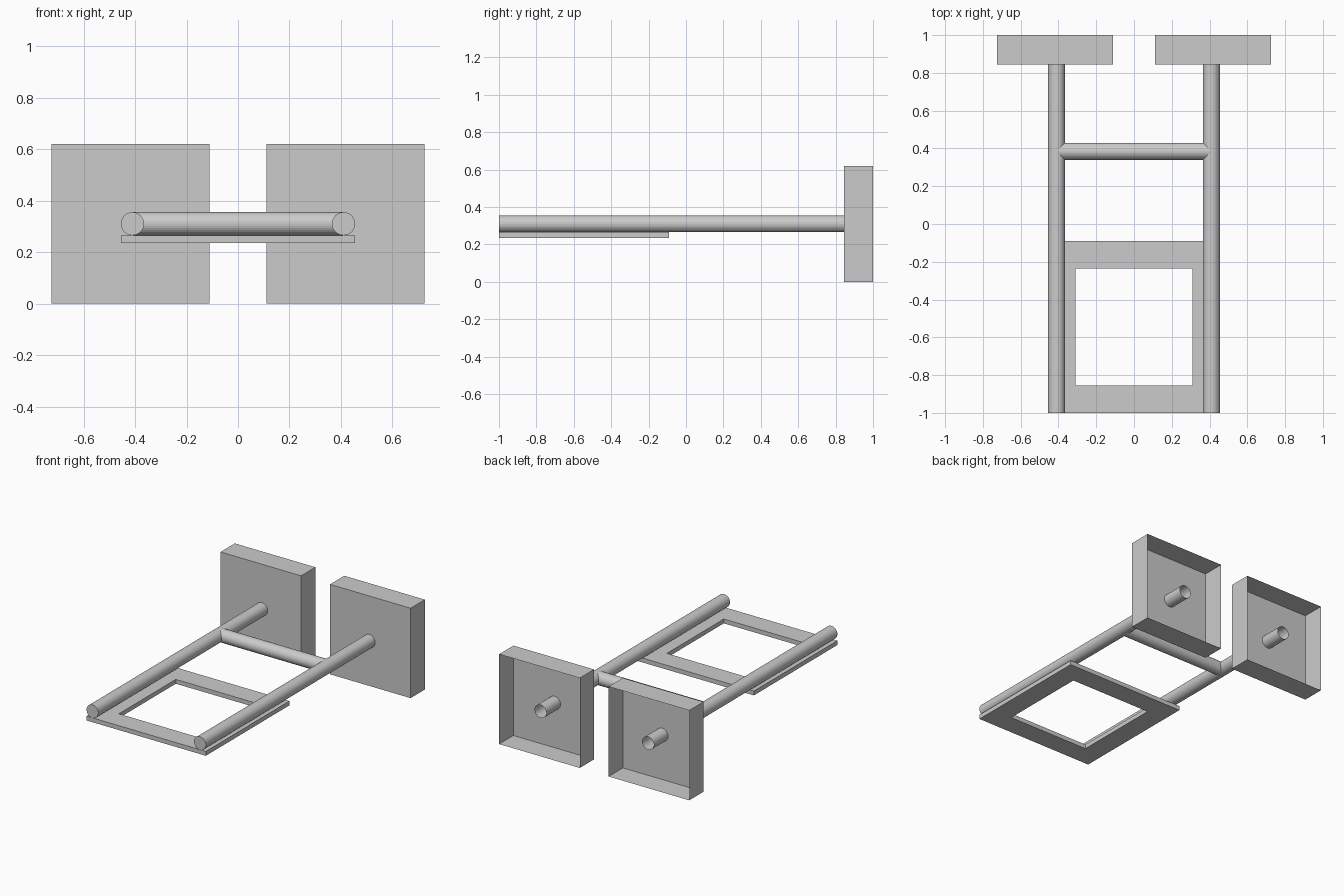
import bpy, bmesh
from math import pi
from mathutils import Matrix, Vector

if "Cube" in bpy.data.objects:
    bpy.data.objects.remove(bpy.data.objects["Cube"])

R = 0.045      # bar radius
BAR_X = 0.41   # side bar offset
BAR_Z = 0.31   # bar height


def finish(name, bm):
    mesh = bpy.data.meshes.new(name)
    bm.to_mesh(mesh)
    bm.free()
    obj = bpy.data.objects.new(name, mesh)
    bpy.context.collection.objects.link(obj)
    return obj


def bar(name, start, end, open_end=False):
    # Round bar between two points, optionally open at its far end
    a, b = Vector(start), Vector(end)
    d = b - a
    bm = bmesh.new()
    rot = d.to_track_quat('Z', 'Y').to_matrix().to_4x4()
    bmesh.ops.create_cone(bm, cap_ends=True, segments=32, radius1=R, radius2=R,
                          depth=d.length,
                          matrix=Matrix.Translation((a + b) / 2) @ rot)
    if open_end:
        caps = [f for f in bm.faces if (f.calc_center_median() - b).length < 1e-4]
        bmesh.ops.delete(bm, geom=caps, context='FACES')
    return finish(name, bm)


def pan(name, x):
    # Thin square pan, open at the back
    bm = bmesh.new()
    bmesh.ops.create_cube(bm, size=1, matrix=Matrix.Translation((x, 0.9225, 0.31))
                          @ Matrix.Diagonal((0.615, 0.155, 0.62, 1)))
    back = [f for f in bm.faces if f.normal.y > 0.9]
    bmesh.ops.delete(bm, geom=back, context='FACES')
    return finish(name, bm)


def ring_frame(name, cy, outer, inner, z0, z1):
    # Square plate with a square opening
    bm = bmesh.new()
    corners = [(-1, -1), (1, -1), (1, 1), (-1, 1)]
    loops = [[bm.verts.new((sx * h, cy + sy * h, z)) for sx, sy in corners]
             for h, z in ((outer, z0), (outer, z1), (inner, z1), (inner, z0))]
    for i in range(4):
        p, q = loops[i], loops[(i + 1) % 4]
        for k in range(4):
            n = (k + 1) % 4
            bm.faces.new((p[k], p[n], q[n], q[k]))
    bmesh.ops.recalc_face_normals(bm, faces=bm.faces)
    return finish(name, bm)


# Mirrored side bars and end pans
for side, s in (("left", -1), ("right", 1)):
    bar(f"side_bar_{side}", (s * BAR_X, -1, BAR_Z), (s * BAR_X, 1, BAR_Z), True)
    pan(f"end_pan_{side}", s * 0.4175)

# Cross bar between the side bars
bar("cross_bar", (-BAR_X, 0.385, BAR_Z), (BAR_X, 0.385, BAR_Z))

# Flat frame under the front of the bars
ring_frame("base_frame", -0.545, 0.455, 0.31, 0.235, 0.265)
